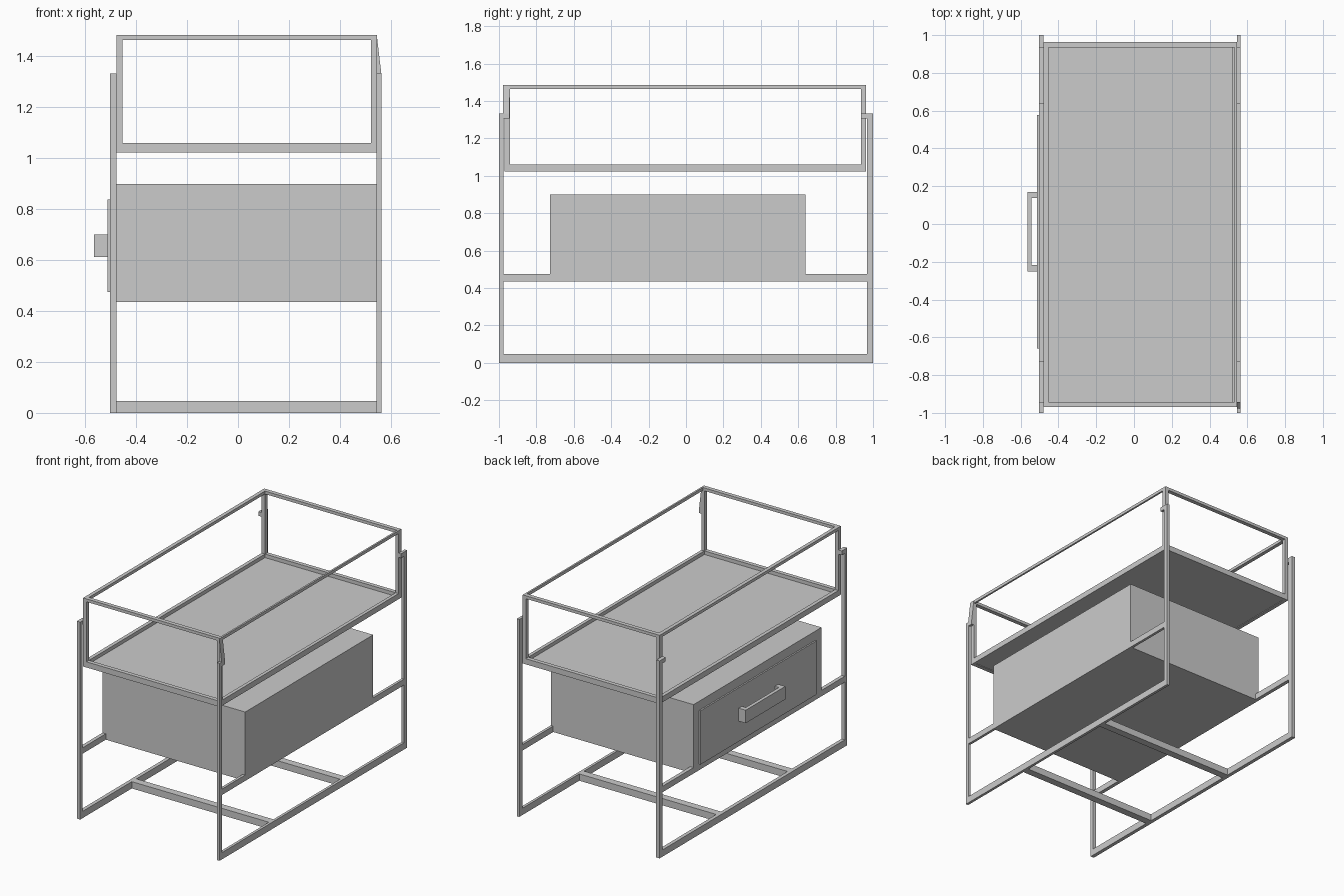
import bpy

if "Cube" in bpy.data.objects:
    bpy.data.objects.remove(bpy.data.objects["Cube"])


def prism(name, profile, y0, y1):
    """Extrude an (x, z) outline along y."""
    n = len(profile)
    verts = [(x, y, z) for y in (y0, y1) for x, z in profile]
    faces = [tuple(range(n)), tuple(range(2 * n - 1, n - 1, -1))]
    faces += [(i, i + n, (i + 1) % n + n, (i + 1) % n) for i in range(n)]
    mesh = bpy.data.meshes.new(name)
    mesh.from_pydata(verts, [], faces)
    obj = bpy.data.objects.new(name, mesh)
    bpy.context.collection.objects.link(obj)
    return obj


def box(name, x, y, z):
    return prism(name, [(x[0], z[0]), (x[0], z[1]), (x[1], z[1]), (x[1], z[0])], *y)


# Side frames: posts, floor rail, middle rails running into the cabinet
FRAME_X = {"left": (-0.503, -0.478), "right": (0.545, 0.563)}
for side, x in FRAME_X.items():
    box(f"{side}_front_post", x, (-1, -0.975), (0, 1.333))
    box(f"{side}_back_post", x, (0.967, 1), (0, 1.333))
    box(f"{side}_floor_rail", x, (-0.975, 0.967), (0, 0.046))
    box(f"{side}_front_middle_rail", x, (-0.975, -0.727), (0.435, 0.475))
    box(f"{side}_back_middle_rail", x, (0.638, 0.967), (0.435, 0.475))
    # tabs holding the tray
    box(f"{side}_back_tab", x, (0.935, 0.967), (1.305, 1.333))
    if side == "left":
        box("left_front_tab", x, (-0.975, -0.943), (1.305, 1.333))

# Tapered bracket on the front right tray corner
prism("right_front_bracket", [(0.545, 1.485), (0.563, 1.333), (0.563, 1.305), (0.545, 1.305)],
      -0.978, -0.943)

# Floor cross bars
for label, y in (("front", -0.425), ("back", 0.335)):
    box(f"{label}_cross_bar", (-0.478, 0.545), (y - 0.025, y + 0.025), (0, 0.046))

# Drawer cabinet, drawer front and U-shaped handle
box("cabinet", (-0.503, 0.563), (-0.727, 0.638), (0.435, 0.9))
box("drawer_front", (-0.513, -0.503), (-0.66, 0.578), (0.475, 0.838))
box("handle_bar", (-0.565, -0.542), (-0.252, 0.17), (0.612, 0.7))
for label, y in (("front", (-0.252, -0.217)), ("back", (0.137, 0.17))):
    box(f"{label}_handle_arm", (-0.542, -0.513), y, (0.612, 0.7))

# Tray: lower frame, upper rail and corner posts
TX, TY = (-0.478, 0.545), (-0.97, 0.963)
IX, IY = (-0.453, 0.522), (-0.942, 0.935)
for level, z, inner_right in (("lower", (1.022, 1.06), IX[1]), ("upper", (1.465, 1.485), 0.533)):
    box(f"tray_{level}_front_rail", TX, (TY[0], IY[0]), z)
    box(f"tray_{level}_back_rail", TX, (IY[1], TY[1]), z)
    box(f"tray_{level}_left_rail", (TX[0], IX[0]), IY, z)
    box(f"tray_{level}_right_rail", (inner_right, TX[1]), IY, z)
for xl, x in (("left", (TX[0], IX[0])), ("right", (IX[1], TX[1]))):
    for yl, y in (("front", (TY[0], IY[0])), ("back", (IY[1], TY[1]))):
        box(f"tray_{xl}_{yl}_post", x, y, (1.06, 1.465))
box("tray_panel", IX, IY, (1.026, 1.036))
